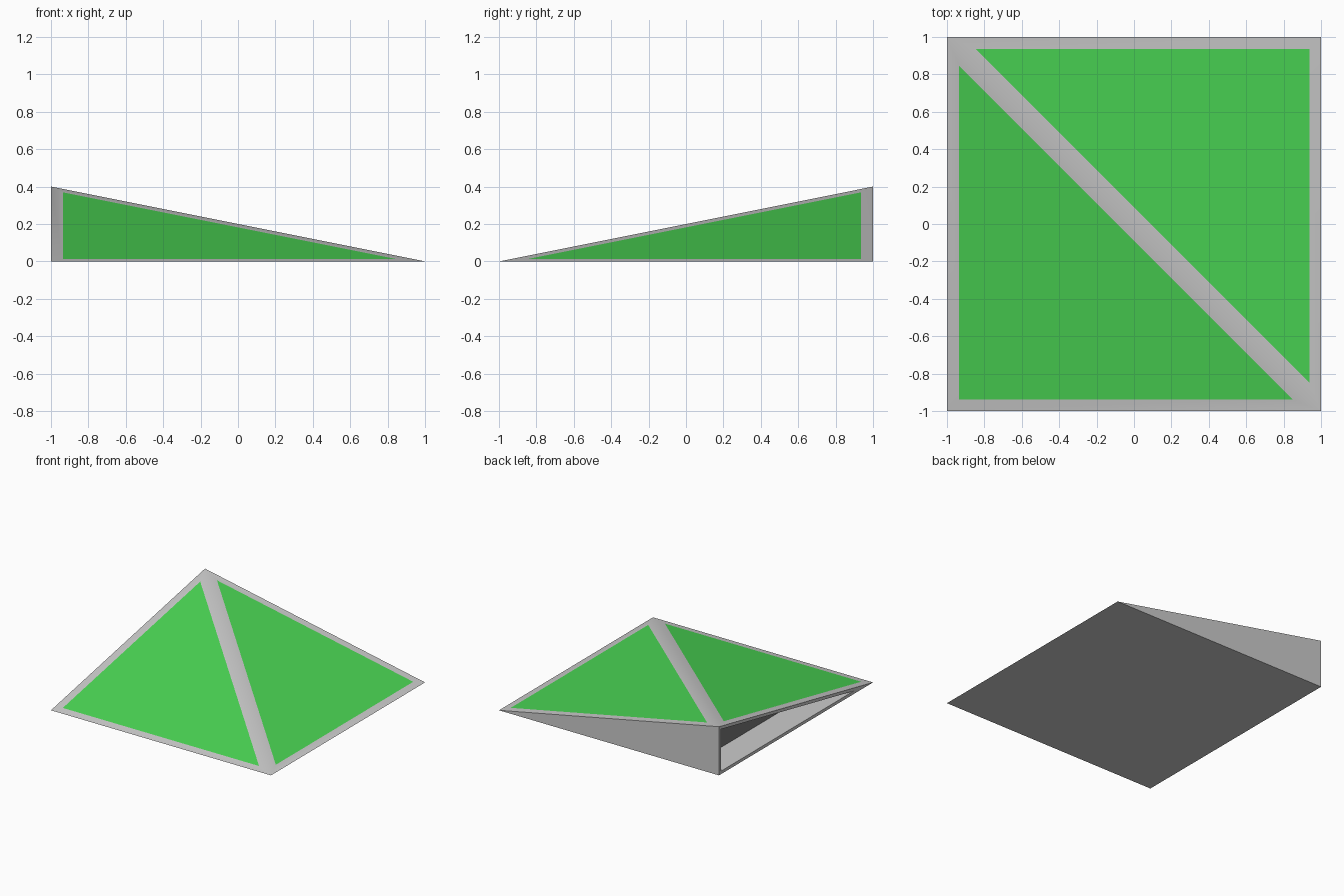
import bpy, bmesh

if "Cube" in bpy.data.objects:
    bpy.data.objects.remove(bpy.data.objects["Cube"], do_unlink=True)

HEIGHT = 0.4
PANEL_MARGIN = 0.064
RIM = 0.025
RECESS_DEPTH = 0.24


def material(name, rgb):
    mat = bpy.data.materials.new(name)
    mat.use_nodes = True
    colour = (*rgb, 1)
    mat.diffuse_color = colour
    mat.node_tree.nodes["Principled BSDF"].inputs["Base Color"].default_value = colour
    return mat


materials = [
    material("light_grey", (0.6, 0.6, 0.6)),
    material("green", (0.07, 0.68, 0.09)),
    material("dark_grey", (0.19, 0.19, 0.19)),
]
GREY, GREEN, DARK = range(3)

bm = bmesh.new()

# Corners of the square base and the single raised corner
front_right = bm.verts.new((-1, -1, 0))
front_left = bm.verts.new((1, -1, 0))
back_left = bm.verts.new((1, 1, 0))
back_right = bm.verts.new((-1, 1, 0))
peak = bm.verts.new((-1, 1, HEIGHT))

# Underside, closed back wall, open side wall and the two slopes
bm.faces.new((front_right, back_right, back_left, front_left))
bm.faces.new((back_left, back_right, peak))
side = bm.faces.new((front_right, peak, back_right))
slopes = [bm.faces.new((front_right, front_left, peak)),
          bm.faces.new((front_left, back_left, peak))]
bm.normal_update()

# Green panels, flush inside a grey border on each slope
bmesh.ops.inset_individual(bm, faces=slopes, thickness=PANEL_MARGIN,
                           use_even_offset=True)
for face in slopes:
    face.material_index = GREEN

# Thin rim around the side opening, then a recess with a dark rear wall
bmesh.ops.inset_individual(bm, faces=[side], thickness=RIM, use_even_offset=True)
recess = bmesh.ops.extrude_discrete_faces(bm, faces=[side])["faces"][0]
recess.material_index = DARK
for vert in recess.verts:
    vert.co.x += RECESS_DEPTH
top = max(recess.verts, key=lambda v: v.co.z)
top.co.z -= RECESS_DEPTH * 0.25  # keeps the ceiling below the slope

mesh = bpy.data.meshes.new("corner_ramp")
bm.to_mesh(mesh)
bm.free()
for mat in materials:
    mesh.materials.append(mat)

ramp = bpy.data.objects.new("corner_ramp", mesh)
bpy.context.collection.objects.link(ramp)

# Soft ridge between the slopes, crisp outer edges
bpy.ops.object.select_all(action="DESELECT")
ramp.select_set(True)
bpy.context.view_layer.objects.active = ramp
bpy.ops.object.shade_smooth_by_angle(angle=0.52)
